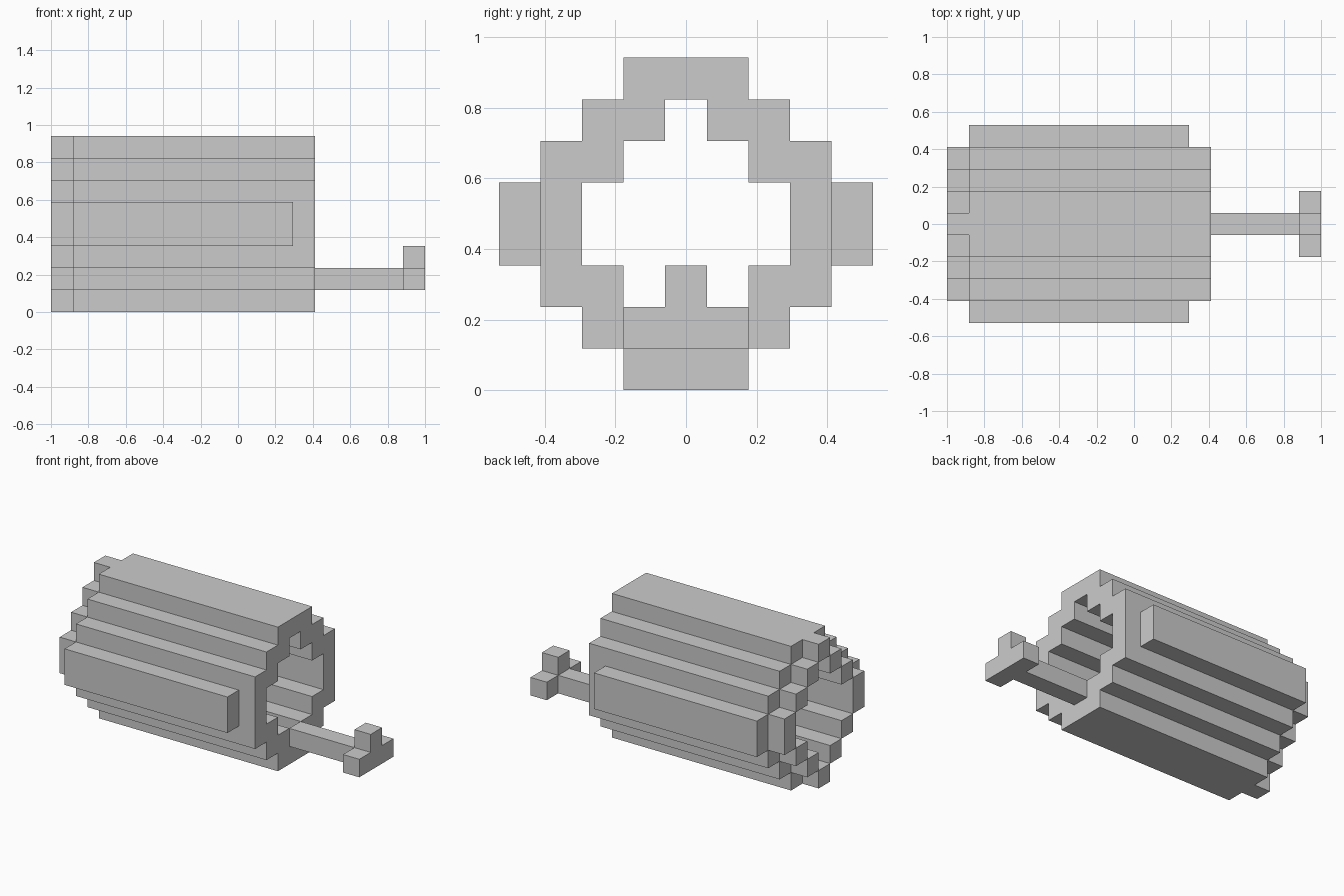
import bpy, bmesh
from mathutils import Vector

if "Cube" in bpy.data.objects:
    bpy.data.objects.remove(bpy.data.objects["Cube"])

V = 2 / 17  # edge length of one block


def ring(half):
    """Mirror (y, z) cells of the upper right quarter to all four quarters."""
    return {(s * y, z if up else 7 - z) for y, z in half for s in (1, -1) for up in (0, 1)}


def extrude(cells, first, last):
    return {(x, y, z) for y, z in cells for x in range(first, last + 1)}


# stepped diamond sections: thin inner ring, and the outer steps around it
inner = ring([(0, 7), (1, 6), (2, 5), (3, 4)])
outer = ring([(1, 7), (2, 6), (3, 5)])

parts = {
    "barrel_shell": extrude(inner | outer, 1, 11),
    "back_rim": extrude(inner, 0, 0),
    "side_slats": extrude(ring([(4, 4)]), 1, 10),
    "handle_rod": extrude({(0, 1)}, 12, 15),
    "handle_grip": extrude({(-1, 1), (0, 1), (1, 1), (0, 2)}, 16, 16),
}
filled = set().union(*parts.values())


def build(name, cells):
    """Skin the blocks, leaving out faces hidden by neighbouring blocks."""
    bm = bmesh.new()
    for c in cells:
        centre = Vector((-1 + (c[0] + 0.5) * V, c[1] * V, (c[2] + 0.5) * V))
        for axis in range(3):
            for sign in (1, -1):
                n = [0, 0, 0]
                n[axis] = sign
                if tuple(a + b for a, b in zip(c, n)) in filled:
                    continue
                u, w = Vector((0, 0, 0)), Vector((0, 0, 0))
                u[(axis + 1) % 3] = V / 2
                w[(axis + 2) % 3] = sign * V / 2
                f = centre + Vector(n) * V / 2
                bm.faces.new([bm.verts.new(p) for p in (f - u - w, f + u - w, f + u + w, f - u + w)])
    bmesh.ops.remove_doubles(bm, verts=bm.verts, dist=1e-4)
    # merge coplanar squares into long flat faces
    bmesh.ops.dissolve_limit(bm, angle_limit=0.01, verts=bm.verts, edges=bm.edges)
    mesh = bpy.data.meshes.new(name)
    bm.to_mesh(mesh)
    bm.free()
    bpy.context.collection.objects.link(bpy.data.objects.new(name, mesh))


for name, cells in parts.items():
    build(name, cells)
